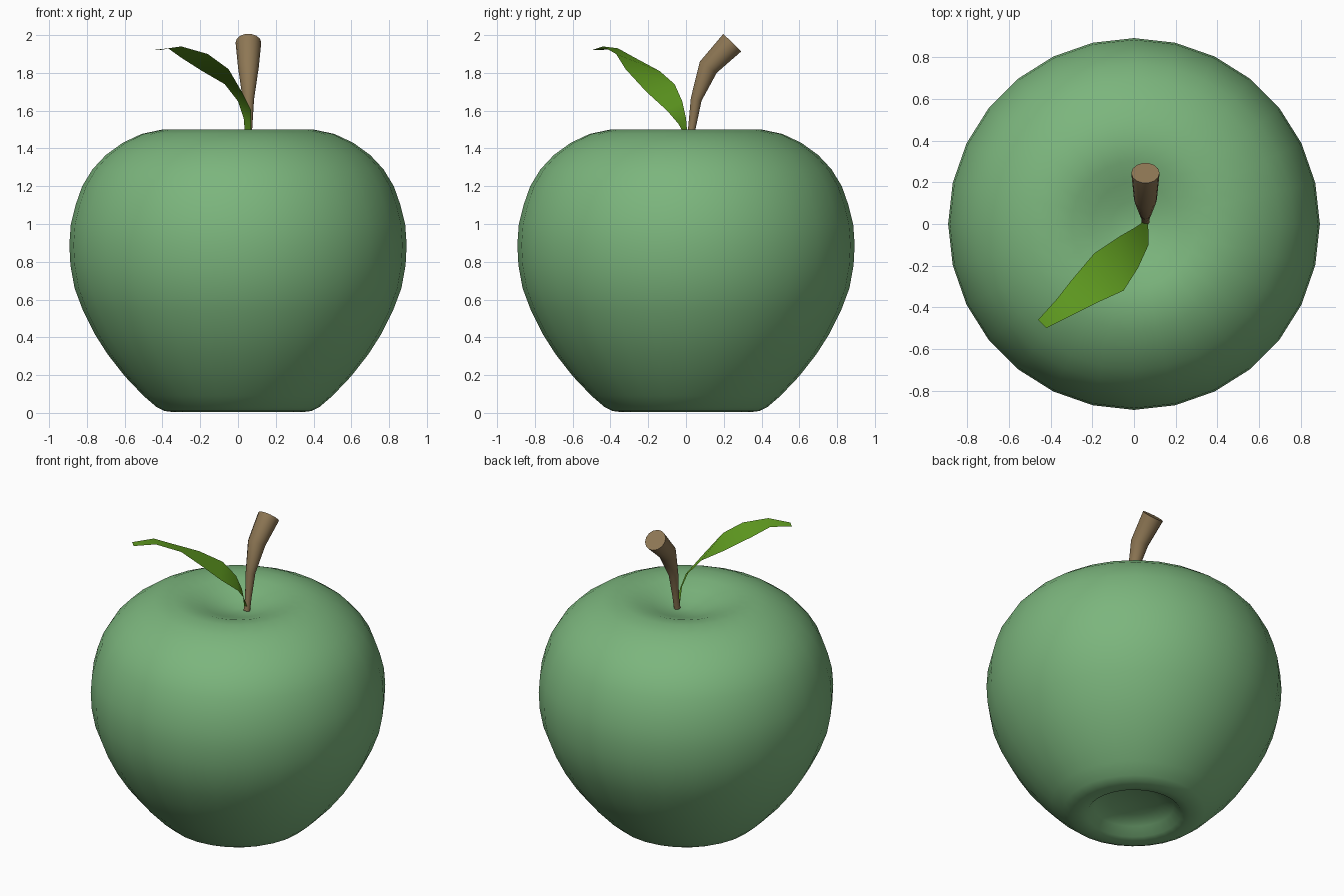
import bpy
import bmesh
from math import pi, cos, sin, radians
from mathutils import Vector

cube = bpy.data.objects.get("Cube")
if cube:
    bpy.data.objects.remove(cube)


def make_material(name, rgb):
    mat = bpy.data.materials.new(name)
    mat.use_nodes = True
    color = (*rgb, 1)
    mat.diffuse_color = color
    bsdf = next(n for n in mat.node_tree.nodes if n.type == 'BSDF_PRINCIPLED')
    bsdf.inputs["Base Color"].default_value = color
    return mat


def finish(bm, name, mat, sharp_angle):
    mesh = bpy.data.meshes.new(name)
    bm.to_mesh(mesh)
    bm.free()
    mesh.materials.append(mat)
    obj = bpy.data.objects.new(name, mesh)
    bpy.context.collection.objects.link(obj)
    bpy.ops.object.select_all(action='DESELECT')
    obj.select_set(True)
    bpy.context.view_layer.objects.active = obj
    bpy.ops.object.shade_smooth_by_angle(angle=radians(sharp_angle))
    return obj


def skin_rings(bm, rings):
    """Bridge successive closed rings and cap both ends."""
    count = len(rings[0])
    for low, high in zip(rings, rings[1:]):
        for i in range(count):
            j = (i + 1) % count
            bm.faces.new((low[i], low[j], high[j], high[i]))
    bm.faces.new(rings[0])
    bm.faces.new(rings[-1])
    bmesh.ops.recalc_face_normals(bm, faces=bm.faces)


def ring(bm, center, radius, u, v, count):
    return [bm.verts.new(center + radius * (cos(a) * u + sin(a) * v))
            for a in (2 * pi * i / count for i in range(count))]


fruit_green = make_material("fruit green", (0.20, 0.465, 0.205))
leaf_green = make_material("leaf green", (0.12, 0.34, 0.015))
stem_brown = make_material("stem brown", (0.27, 0.185, 0.09))
X, Y, Z = Vector((1, 0, 0)), Vector((0, 1, 0)), Vector((0, 0, 1))

# Fruit body: radius and height, from the recess below to the dimple on top
profile = [
    (.03, .1), (.15, .09), (.24, .06), (.285, .012), (.34, .004), (.39, .01),
    (.43, .03), (.5, .09), (.6, .195), (.69, .31), (.76, .42), (.82, .54),
    (.865, .66), (.887, .78), (.893, .89), (.885, 1.0), (.86, 1.1),
    (.825, 1.2), (.77, 1.29), (.7, 1.365), (.61, 1.43), (.51, 1.477),
    (.4, 1.5), (.3, 1.488), (.2, 1.455), (.11, 1.425), (.03, 1.41)]
bm = bmesh.new()
skin_rings(bm, [ring(bm, Z * z, r, X, Y, 28) for r, z in profile])
finish(bm, "fruit_body", fruit_green, 40)

# Stem: a flaring tube that leans back
path = [(.015, 1.42, .02), (.03, 1.5, .02), (.054, 1.66, .03),
        (.118, 1.83, .055), (.245, 1.96, .068)]
points = [Vector((.055, y, z)) for y, z, _ in path]
bm = bmesh.new()
rings = []
for i, (p, (_, _, r)) in enumerate(zip(points, path)):
    tangent = points[min(i + 1, len(points) - 1)] - points[max(i - 1, 0)]
    side = tangent.normalized().cross(X)
    rings.append(ring(bm, p, r, X, side, 14))
skin_rings(bm, rings)
finish(bm, "stem", stem_brown, 60)

# Leaf: a curved sheet between its left and right edges
left_edge = [(.04, .01, 1.44), (.03, 0, 1.56), (0, -.02, 1.65),
             (-.07, -.06, 1.74), (-.19, -.14, 1.81), (-.3, -.27, 1.88),
             (-.37, -.36, 1.93), (-.46, -.46, 1.92)]
right_edge = [(.065, .01, 1.44), (.07, -.04, 1.53), (.07, -.1, 1.6),
              (.02, -.21, 1.7), (-.05, -.32, 1.82), (-.16, -.37, 1.9),
              (-.3, -.44, 1.94), (-.42, -.5, 1.92)]
bm = bmesh.new()
left = [bm.verts.new(p) for p in left_edge]
right = [bm.verts.new(p) for p in right_edge]
for i in range(len(left) - 1):
    bm.faces.new((left[i], left[i + 1], right[i + 1], right[i]))
finish(bm, "leaf", leaf_green, 30)
